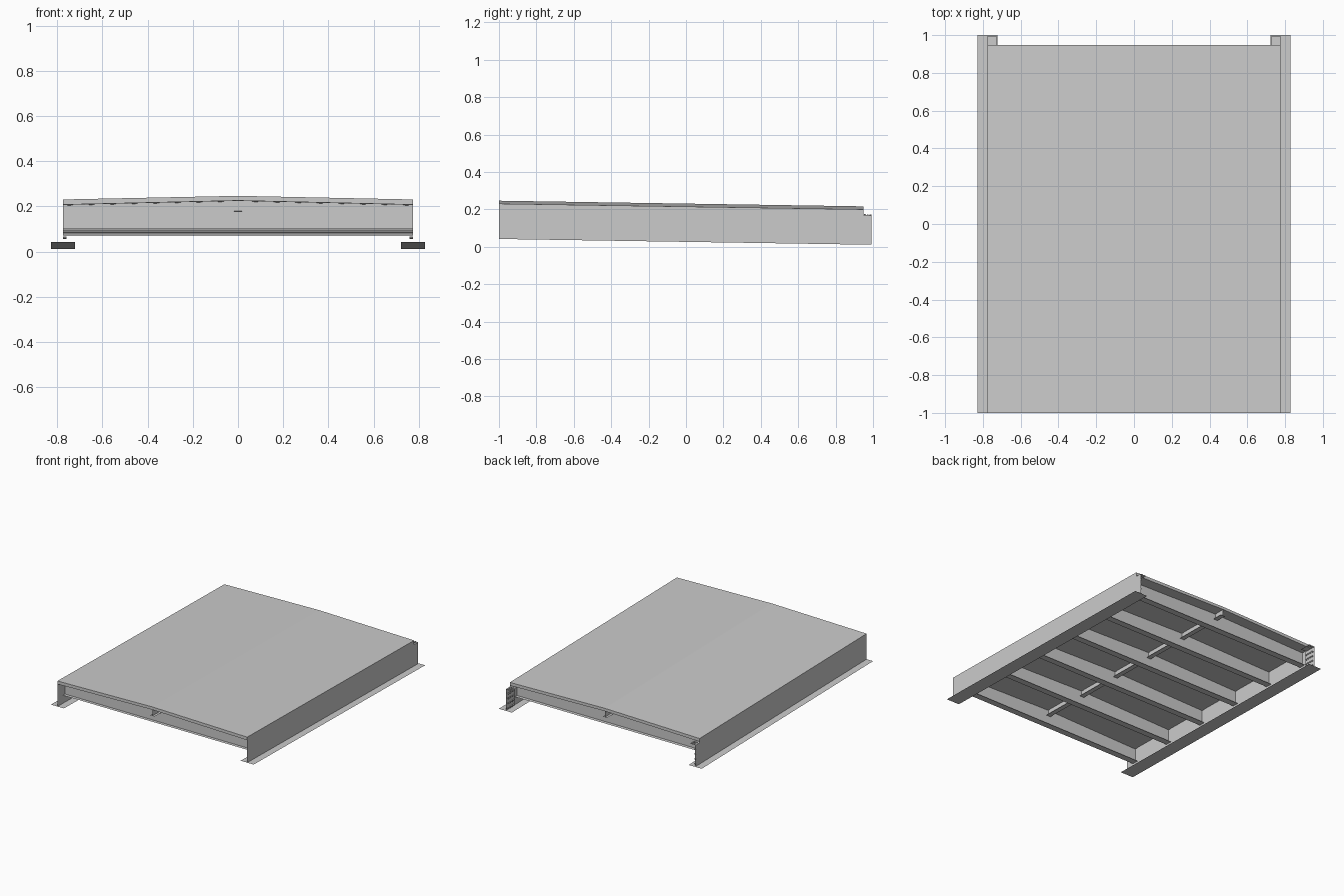
import bpy, bmesh
from math import pi
from mathutils import Matrix, Vector

if "Cube" in bpy.data.objects:
    bpy.data.objects.remove(bpy.data.objects["Cube"])

SLOPE = 0.0155               # whole span falls gently towards the back
EDGE, CROWN = 0.192, 0.210   # underside of the deck at edge and centre


def finish(bm, name, mirror=False):
    for v in bm.verts:
        v.co.z -= SLOPE * v.co.y
    me = bpy.data.meshes.new(name)
    bm.to_mesh(me)
    bm.free()
    ob = bpy.data.objects.new(name, me)
    bpy.context.collection.objects.link(ob)
    if mirror:
        ob.modifiers.new("mirror", 'MIRROR').use_axis[0] = True
    return ob


def sheet(bm, *pts):
    return bm.faces.new([bm.verts.new(p) for p in pts])


def flat(bm, x0, x1, y0, y1, z):
    # horizontal plate
    sheet(bm, (x0, y0, z), (x1, y0, z), (x1, y1, z), (x0, y1, z))


def wall(bm, x, y0, y1, z0, z1):
    # upright plate running along y
    sheet(bm, (x, y0, z0), (x, y1, z0), (x, y1, z1), (x, y0, z1))


def bolt(bm, pos, length, axis):
    rot = Matrix.Rotation(pi / 2, 4, 'Y') if axis == 'x' else Matrix()
    bmesh.ops.create_cone(bm, cap_ends=True, segments=6, radius1=0.005, radius2=0.005,
                          depth=length, matrix=Matrix.Translation(Vector(pos)) @ rot)


# crowned deck slab
bm = bmesh.new()
outline = [(-0.775, EDGE), (0, CROWN), (0.775, EDGE), (0.775, 0.215), (0, 0.231), (-0.775, 0.215)]
face = sheet(bm, *[(x, -1, z) for x, z in outline])
res = bmesh.ops.extrude_face_region(bm, geom=[face], use_keep_orig=True)
bmesh.ops.translate(bm, vec=(0, 1.948, 0),
                    verts=[g for g in res["geom"] if isinstance(g, bmesh.types.BMVert)])
bmesh.ops.recalc_face_normals(bm, faces=bm.faces[:])
finish(bm, "deck")

# main girders in thin plate: bottom flange, web, projecting end with top flange
bm = bmesh.new()
flat(bm, 0.722, 0.828, -1, 1, 0.0265)
wall(bm, 0.775, -1, 0.948, 0.0265, EDGE)
wall(bm, 0.775, 0.948, 0.992, 0.0265, 0.184)
flat(bm, 0.728, 0.775, 0.905, 0.995, 0.184)
finish(bm, "main_girder", True)

# splice plates on the inside of the girder ends
bm = bmesh.new()
wall(bm, 0.769, 0.905, 0.992, 0.03, 0.18)
finish(bm, "splice_plate", True)

# splice bolts
bm = bmesh.new()
for y in (0.917, 0.938, 0.96, 0.981):
    for z in (0.04, 0.076, 0.112, 0.148):
        bolt(bm, (0.767, y, z), 0.015, 'x')
for x in (0.742, 0.758):
    for y in (0.958, 0.972, 0.986):
        bolt(bm, (x, y, 0.185), 0.008, 'z')
finish(bm, "splice_bolts", True)

# cross beams: crowned web with top and bottom flanges
for i in range(6):
    y = 0.865 - 0.355 * i
    bm = bmesh.new()
    sheet(bm, (-0.775, y, 0.0855), (0.775, y, 0.0855), (0.775, y, EDGE),
          (0, y, CROWN), (-0.775, y, EDGE))
    flat(bm, -0.775, 0.775, y - 0.025, y + 0.025, 0.0855)
    for s in (-1, 1):
        sheet(bm, (0, y - 0.025, CROWN - 0.002), (0, y + 0.025, CROWN - 0.002),
              (s * 0.775, y + 0.025, EDGE - 0.002), (s * 0.775, y - 0.025, EDGE - 0.002))
    finish(bm, "cross_beam")

# central stringer, inverted T under the crown
bm = bmesh.new()
flat(bm, -0.018, 0.018, -1, 0.945, 0.164)
wall(bm, 0, -1, 0.945, 0.164, CROWN)
finish(bm, "centre_stringer")
